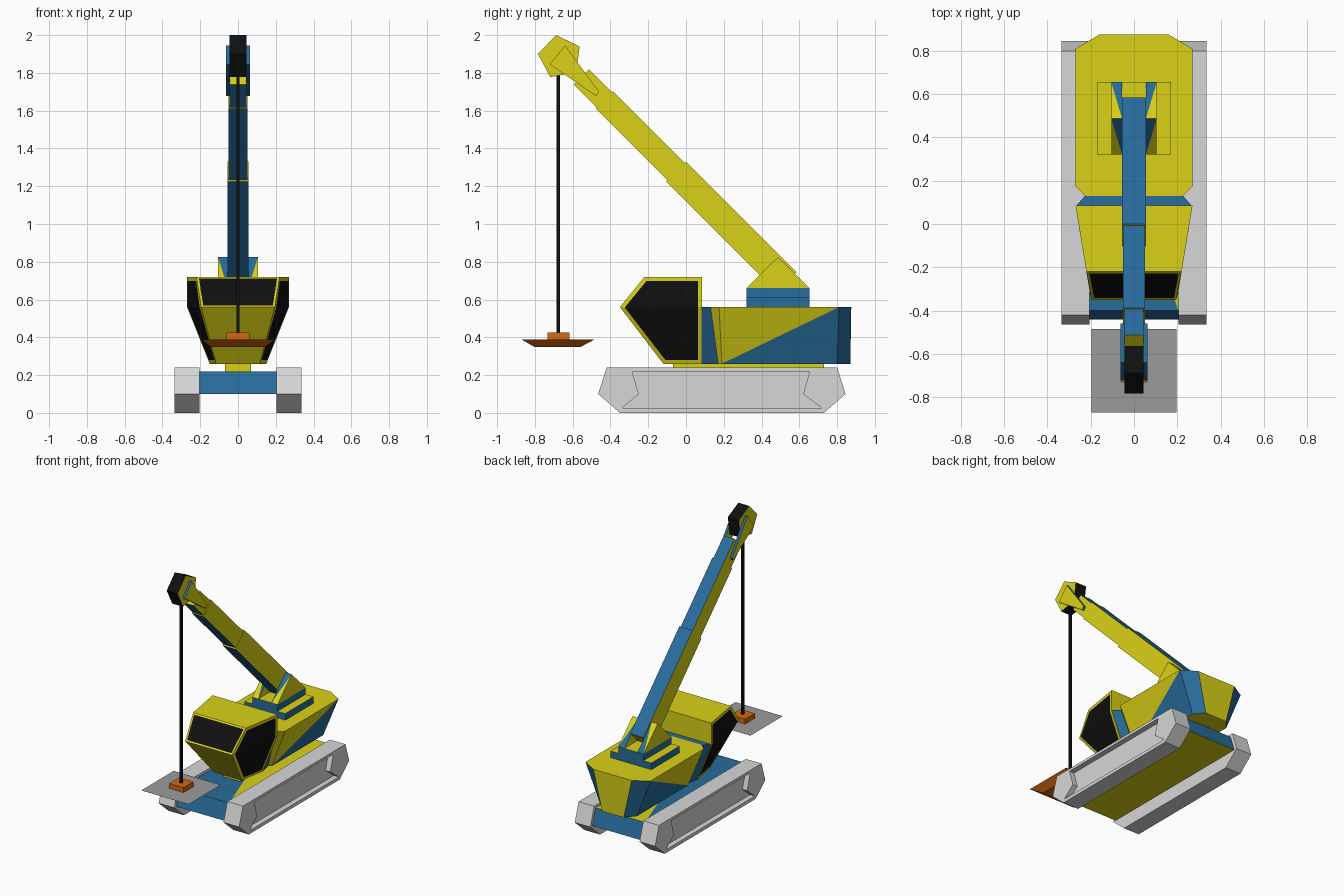
import bpy, bmesh, math
from mathutils import Vector

if "Cube" in bpy.data.objects:
    bpy.data.objects.remove(bpy.data.objects["Cube"])

# Materials, one for each flat colour
COLOURS = [("yellow", (0.70, 0.64, 0.008)), ("blue", (0.021, 0.15, 0.33)),
           ("black", (0.005, 0.005, 0.005)), ("light_grey", (0.68, 0.68, 0.68)),
           ("mid_grey", (0.33, 0.33, 0.33)), ("orange", (0.68, 0.14, 0.005))]
YELLOW, BLUE, BLACK, LIGHT, MID, ORANGE = range(6)
MATS = []
for name, c in COLOURS:
    m = bpy.data.materials.new(name)
    m.diffuse_color = (*c, 1)
    m.use_nodes = True
    m.node_tree.nodes["Principled BSDF"].inputs["Base Color"].default_value = m.diffuse_color
    MATS.append(m)


def loft(name, rings, rule, cuts=(), mirror=False):
    """Skin a list of equal rings, cap both ends and colour faces by rule(normal, centre)."""
    bm = bmesh.new()
    vs = [[bm.verts.new(p) for p in r] for r in rings]
    n = len(rings[0])
    for a, b in zip(vs, vs[1:]):
        for i in range(n):
            j = (i + 1) % n
            bm.faces.new((a[i], a[j], b[j], b[i]))
    bm.faces.new(vs[0])
    bm.faces.new(vs[-1])
    flat = [v for r in vs for v in r]
    for i, j in cuts:
        bmesh.ops.connect_verts(bm, verts=[flat[i], flat[j]])
    bmesh.ops.recalc_face_normals(bm, faces=bm.faces[:])
    bm.normal_update()
    for f in bm.faces:
        f.material_index = rule if isinstance(rule, int) else rule(f.normal, f.calc_center_median())
    me = bpy.data.meshes.new(name)
    bm.to_mesh(me)
    bm.free()
    for m in MATS:
        me.materials.append(m)
    ob = bpy.data.objects.new(name, me)
    bpy.context.collection.objects.link(ob)
    if mirror:
        ob.modifiers.new("mirror", 'MIRROR')
    return ob


def at_x(x, prof):
    return [(x, y, z) for y, z in prof]


def at_z(z, half):
    """Symmetric plan ring from its right half."""
    return [(x, y, z) for x, y in half] + [(-x, y, z) for x, y in reversed(half)]


def rect(x, y0, y1, z):
    return at_z(z, [(x, y0), (x, y1)])


def sides_yellow(n, c):
    return YELLOW if abs(n.x) > 0.5 else BLUE


# Crawler tracks with a recessed outer side
track = [(-.42, .24), (.80, .24), (.845, .10), (.73, 0), (-.35, 0), (-.465, .10)]
recess = [(-.285, .22), (.655, .22), (.62, .10), (.72, .025), (-.34, .025), (-.25, .10)]
loft("tracks", [at_x(.205, track), at_x(.335, track), at_x(.335, recess), at_x(.295, recess)],
     LIGHT, mirror=True)

# Chassis between the tracks
chassis = [(-.40, .22), (.78, .22), (.82, .10), (-.44, .10)]
loft("chassis", [at_x(-.205, chassis), at_x(.205, chassis)],
     lambda n, c: YELLOW if n.z < -.9 or (n.z > .9 and c.x > 0) else BLUE, cuts=[(4, 1)])
loft("slew_base", [rect(.07, -.07, .73, .21), rect(.07, -.07, .73, .262)], YELLOW)


# Engine body, two-tone on its flanks
def body_rule(n, c):
    if abs(n.z) > .9 or n.y > .9:
        return YELLOW
    if n.y > .3 or n.y < -.9:
        return BLUE
    if n.y < -.3:
        return YELLOW
    return YELLOW if c.z > .41 else BLUE


loft("engine_body",
     [at_z(.26, [(.13, .17), (.15, .19), (.15, .80), (.09, .87)]),
      at_z(.56, [(.225, .13), (.27, .175), (.27, .81), (.16, .875)])],
     body_rule, cuts=[(1, 10), (6, 13)])
loft("neck", [at_z(.26, [(.15, .08), (.13, .172)]), at_z(.56, [(.27, .08), (.225, .132)])], BLUE)


# Operator cab with inset windows
def cab_ring(pts):
    return pts + [(-x, y, z) for x, y, z in reversed(pts)]


cab = loft("cab", [cab_ring([(.27, .085, .72), (.27, .085, .56), (.15, .085, .26)]),
                   cab_ring([(.22, -.22, .72), (.195, -.35, .56), (.115, -.12, .26)])],
           YELLOW, cuts=[(7, 10)])
bm = bmesh.new()
bm.from_mesh(cab.data)
bm.normal_update()
groups = [([f for f in bm.faces if f.normal.x > .5], .022),
          ([f for f in bm.faces if f.normal.x < -.5], .022),
          ([f for f in bm.faces if f.normal.y < -.3 and f.normal.z > .3], .012)]
for faces, t in groups:
    bmesh.ops.inset_region(bm, faces=faces, thickness=t, use_boundary=True, use_even_offset=True)
    for f in faces:
        f.material_index = BLACK
bm.to_mesh(cab.data)
bm.free()

# Stepped turret and boom brackets
top_yellow = lambda n, c: YELLOW if n.z > .9 else BLUE
loft("turret_lower", [rect(.17, .32, .655, .555), rect(.17, .32, .655, .61)], top_yellow)
loft("turret_upper", [rect(.105, .32, .655, .61), rect(.105, .32, .655, .66)], top_yellow)
bracket = [(.32, .66), (.487, .825), (.655, .66)]
loft("boom_brackets", [at_x(.055, bracket), at_x(.105, bracket)],
     lambda n, c: YELLOW if abs(n.x) > .5 or c.x > .08 else BLUE,
     cuts=[(0, 4), (1, 5)], mirror=True)

# Telescopic boom: three nested sections on a 45 degree axis
AXIS = Vector((0, -1, 1)).normalized()
UP = Vector((0, 1, 1)).normalized()
START = Vector((0, .533, .692))


def boom_ring(d, w, h):
    c = START + AXIS * d
    return [c + Vector((sx * w, 0, 0)) + UP * sz * h
            for sx, sz in ((-1, -1), (1, -1), (1, 1), (-1, 1))]


def boom_rule(n, c):
    return YELLOW if abs(n.x) > .5 or abs(n.dot(AXIS)) > .9 else BLUE


for name, d0, d1, w, h in (("boom_base", 0, .828, .055, .074),
                           ("boom_middle", .80, 1.365, .05, .064),
                           ("boom_tip", 1.34, 1.537, .045, .057)):
    loft(name, [boom_ring(d0, w, h), boom_ring(d1, w, h)], boom_rule)

# Five-sided pulley and its side arms
pulley = [(-.667 + .118 * math.cos(math.radians(100 + 72 * i)),
           1.884 + .118 * math.sin(math.radians(100 + 72 * i))) for i in range(5)]
loft("pulley", [at_x(-.045, pulley), at_x(.045, pulley)],
     lambda n, c: YELLOW if abs(n.x) > .5 else BLACK)
arm = [(-.64, 1.945), (-.46, 1.70), (-.475, 1.677), (-.722, 1.845)]
loft("pulley_arms", [at_x(.043, arm), at_x(.063, arm)], sides_yellow, mirror=True)

# Rope, hook block and load plate
loft("rope", [rect(.008, -.685, -.667, .42), rect(.008, -.685, -.667, 1.82)], BLACK)
loft("hook_block", [rect(.06, -.733, -.617, .388), rect(.06, -.733, -.617, .425)], ORANGE)
loft("load_plate", [rect(.14, -.80, -.56, .348), rect(.197, -.87, -.485, .388)],
     lambda n, c: MID if n.z > .9 else ORANGE)
